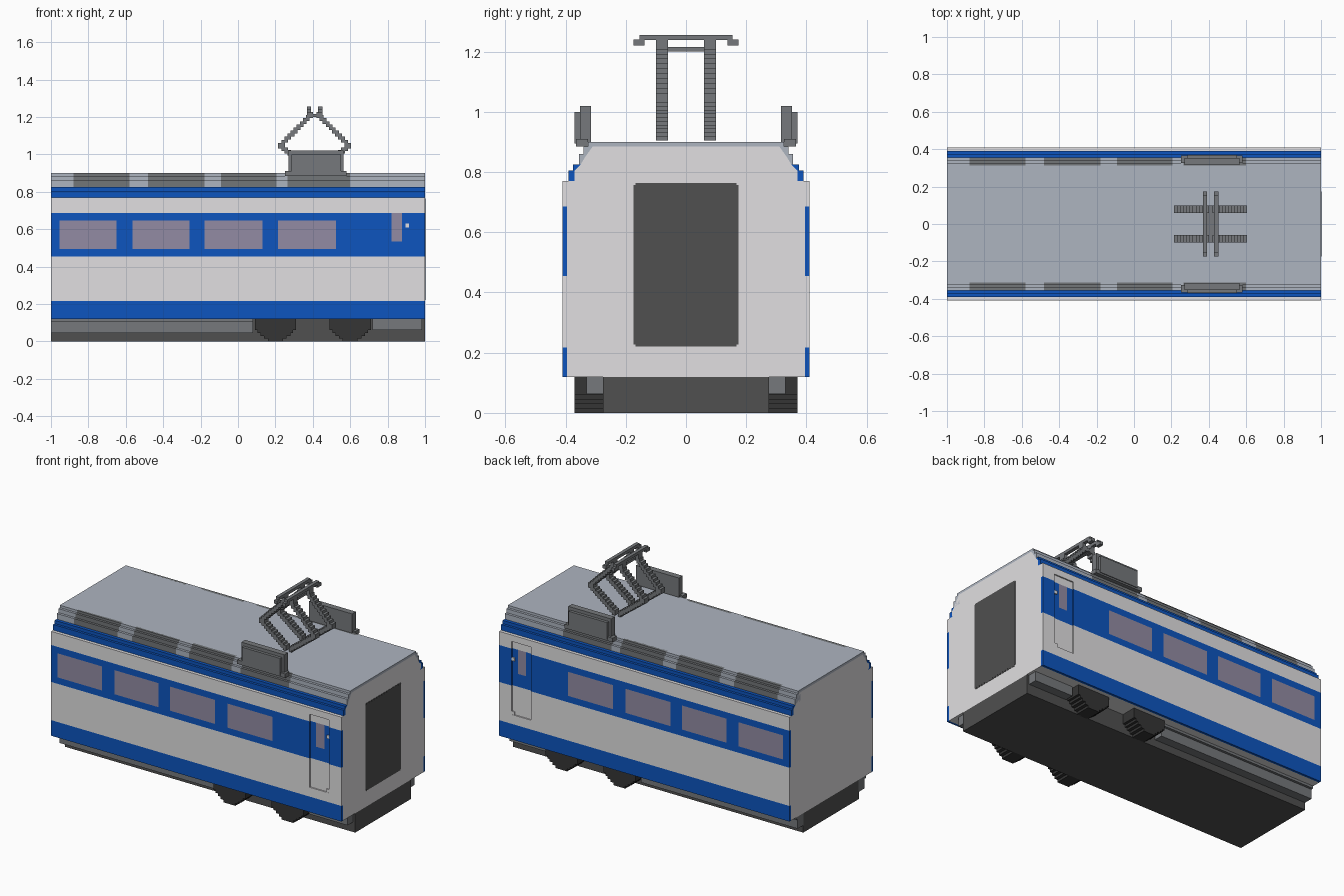
import bpy, bmesh
from mathutils import Vector

if "Cube" in bpy.data.objects:
    bpy.data.objects.remove(bpy.data.objects["Cube"])


def material(name, rgb):
    m = bpy.data.materials.new(name)
    m.use_nodes = True
    m.diffuse_color = (*rgb, 1)
    bsdf = m.node_tree.nodes["Principled BSDF"]
    bsdf.inputs["Base Color"].default_value = (*rgb, 1)
    bsdf.inputs["Roughness"].default_value = 0.8
    return m


WHITE = material("off white", (0.75, 0.74, 0.75))
BLUE = material("stripe blue", (0.004, 0.09, 0.52))
GLASS = material("window mauve", (0.29, 0.26, 0.37))
ROOF = material("roof grey", (0.42, 0.46, 0.53))
STEEL = material("steel grey", (0.18, 0.19, 0.20))
PATCH = material("vent grey", (0.17, 0.18, 0.19))
DARK = material("dark grey", (0.08, 0.08, 0.08))
BLACK = material("wheel black", (0.035, 0.035, 0.035))


def finish(name, bm, mats):
    bmesh.ops.recalc_face_normals(bm, faces=bm.faces[:])
    mesh = bpy.data.meshes.new(name)
    bm.to_mesh(mesh)
    bm.free()
    for m in mats:
        mesh.materials.append(m)
    ob = bpy.data.objects.new(name, mesh)
    bpy.context.collection.objects.link(ob)
    return ob


def add_box(bm, x, y, z):
    vs = bmesh.ops.create_cube(bm, size=1)["verts"]
    for v in vs:
        v.co = Vector(r[0] + (c + 0.5) * (r[1] - r[0]) for c, r in zip(v.co, (x, y, z)))


def boxes(name, mat, *specs):
    bm = bmesh.new()
    for s in specs:
        add_box(bm, *s)
    return finish(name, bm, [mat])


def prism(name, mat, profile, x0, x1):
    """Extrude a closed (y, z) outline along x."""
    bm = bmesh.new()
    face = bm.faces.new([bm.verts.new((x0, y, z)) for y, z in profile])
    new = bmesh.ops.extrude_face_region(bm, geom=[face])["geom"]
    moved = [v for v in new if isinstance(v, bmesh.types.BMVert)]
    bmesh.ops.translate(bm, verts=moved, vec=(x1 - x0, 0, 0))
    if not any(len(f.verts) == len(profile) and f.calc_center_median().x < x0 + 1e-5 for f in bm.faces):
        bm.faces.new([v for v in bm.verts if v not in moved])
    return finish(name, bm, [mat])


def mirrored(pts):
    return pts + [(-y, z) for y, z in reversed(pts)]


def span(s, a, b):
    return tuple(sorted((s * a, s * b)))


# Body core, whose ends show as the plain end walls
core = [(0.395, 0.12), (0.395, 0.77), (0.37, 0.77), (0.37, 0.805), (0.35, 0.825), (0.335, 0.85), (0.31, 0.885)]
prism("body_core", WHITE, mirrored(core), -1, 1)
prism("roof_panel", ROOF, mirrored([(0.312, 0.88), (0.312, 0.9)]), -1, 1)

# Side walls: one grid per side, coloured by stripe, window and door rules
WINDOWS = [(-0.955, -0.65), (-0.565, -0.26), (-0.18, 0.13), (0.215, 0.525)]
DOOR_X, DOOR_Z = (0.78, 0.915), (0.275, 0.73)
SLIT_X, SLIT_Z = (0.82, 0.877), (0.535, 0.685)
xs = sorted({-1, 1, *DOOR_X, *SLIT_X, *[x for w in WINDOWS for x in w]})
zs = sorted({0.12, 0.217, 0.455, 0.495, 0.645, 0.685, 0.77, *DOOR_Z, *SLIT_Z})


def inside(v, r):
    return r[0] < v < r[1]


def wall_colour(c):
    if abs(c.x) < 0.999:
        if inside(c.x, SLIT_X) and inside(c.z, SLIT_Z):
            return 2
        if inside(c.z, (0.495, 0.645)) and any(inside(c.x, w) for w in WINDOWS):
            return 2
    return 1 if c.z < 0.217 or inside(c.z, (0.455, 0.685)) else 0


for s, label in ((-1, "front"), (1, "back")):
    bm = bmesh.new()
    grid = [[bm.verts.new((x, s * 0.395, z)) for z in zs] for x in xs]
    for a, b in zip(grid, grid[1:]):
        for j in range(len(zs) - 1):
            bm.faces.new((a[j], b[j], b[j + 1], a[j + 1]))

    def push(faces, depth):
        new = bmesh.ops.extrude_face_region(bm, geom=faces)["geom"]
        bmesh.ops.translate(bm, verts=[v for v in new if isinstance(v, bmesh.types.BMVert)],
                            vec=(0, s * depth, 0))
        return [f for f in new if isinstance(f, bmesh.types.BMFace)]

    outer = push(bm.faces[:], 0.015)
    door = [f for f in outer if inside(f.calc_center_median().x, DOOR_X)
            and inside(f.calc_center_median().z, DOOR_Z)]
    push(door, -0.008)
    bmesh.ops.delete(bm, geom=[f for f in door if f.is_valid], context="FACES_ONLY")
    for f in bm.faces:
        f.material_index = wall_colour(f.calc_center_median())
    finish(label + "_wall", bm, [WHITE, BLUE, GLASS])

    # Door handle and hinge blocks
    boxes(label + "_door_fittings", WHITE,
          *[((0.895, 0.915), span(s, 0.40, 0.409), (z, z + 0.02)) for z in (0.275, 0.61)])

    # Blue stepped shoulder
    prism(label + "_blue_shoulder", BLUE,
          [(s * y, z) for y, z in ((0.365, 0.77), (0.39, 0.77), (0.39, 0.805), (0.375, 0.805),
                                   (0.375, 0.825), (0.345, 0.825))], -1, 1)

    # Grey stepped roof edge with darker vent stretches
    edge = [(s * y, z) for y, z in ((0.30, 0.825), (0.355, 0.825), (0.355, 0.86), (0.34, 0.86),
                                    (0.34, 0.885), (0.325, 0.885), (0.325, 0.9), (0.305, 0.9))]
    cuts = [-1, -0.88, -0.58, -0.48, -0.18, -0.09, 0.205, 0.265, 0.6, 1]
    for i, (a, b) in enumerate(zip(cuts, cuts[1:])):
        prism(f"{label}_roof_edge_{i}", PATCH if i % 2 else ROOF, edge, a, b)

    # Equipment box on the roof
    boxes(label + "_roof_box", STEEL,
          ((0.27, 0.565), span(s, 0.315, 0.352), (0.895, 1.02)),
          ((0.285, 0.55), span(s, 0.345, 0.37), (0.895, 1.0)),
          ((0.25, 0.58), span(s, 0.325, 0.365), (0.885, 0.91)))

    # Side equipment under the floor
    boxes(label + "_underfloor_boxes", STEEL,
          ((-1, 0.08), span(s, 0.27, 0.33), (0.045, 0.12)),
          ((-1, 0.08), span(s, 0.27, 0.345), (0.105, 0.12)),
          ((0.72, 0.985), span(s, 0.27, 0.33), (0.062, 0.12)))

    # Stepped wheels
    for n, cx in (("rear", 0.2), ("lead", 0.6)):
        steps = [(0.11, 0.06, 0.12), (0.095, 0.045, 0.06), (0.08, 0.03, 0.045),
                 (0.06, 0.015, 0.03), (0.04, 0, 0.015)]
        boxes(f"{label}_{n}_wheel", BLACK,
              *[((cx - r, cx + r), span(s, 0.27, 0.37), (lo, hi)) for r, lo, hi in steps])

    # Diamond arms of the current collector, built as stairs
    arm = []
    for i in range(11):
        t = 0.0165 * i
        for lo in (1.03 + t, 1.03 - 0.0125 * i):
            for x in ((0.215 + t, 0.235 + t), (0.585 - t, 0.605 - t)):
                arm.append((x, span(s, 0.06, 0.1), (lo, lo + 0.031)))
    boxes(label + "_collector_arm", STEEL, *arm)

# Contact bars on top of the collector
for n, cx in (("rear", 0.38), ("lead", 0.44)):
    bar = (cx - 0.011, cx + 0.011)
    boxes(n + "_contact_bar", STEEL,
          (bar, (-0.155, 0.155), (1.238, 1.256)),
          (bar, (-0.175, -0.138), (1.22, 1.24)),
          (bar, (0.138, 0.175), (1.22, 1.24)),
          (bar, (-0.1, -0.06), (1.2, 1.24)),
          (bar, (0.06, 0.1), (1.2, 1.24)))
boxes("collector_cross_tie", STEEL, ((0.39, 0.43), (-0.1, 0.1), (1.2, 1.216)))

# Underframe and end door
boxes("underframe", DARK, ((-1, 1), (-0.275, 0.275), (0, 0.12)))
boxes("end_door", DARK, ((0.995, 1.002), (-0.175, 0.175), (0.227, 0.757)),
      ((0.995, 1.0015), (-0.168, 0.168), (0.22, 0.764)))
